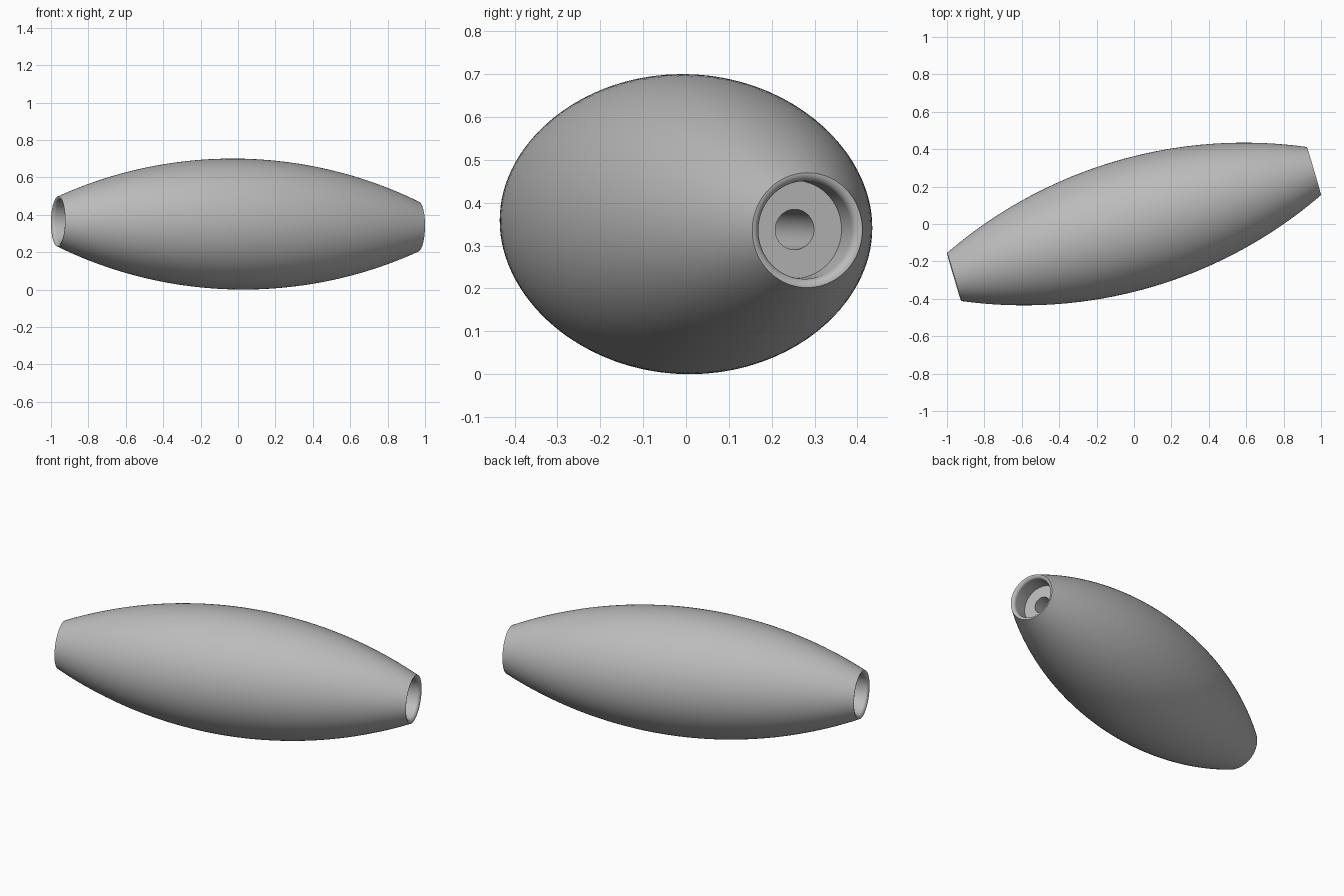
import bpy, bmesh
from math import sin, cos, pi, radians, sqrt
from mathutils import Matrix, Vector

cube = bpy.data.objects.get("Cube")
if cube:
    bpy.data.objects.remove(cube, do_unlink=True)

HALF = 1.003         # half length along the axis
R_MID, R_END = 0.35, 0.134
R_POCKET, R_BORE = 0.114, 0.047
LIP = R_END - R_POCKET
POCKET_DEPTH = 0.105
SEGMENTS = 96

mat = bpy.data.materials.new("plain grey")
mat.use_nodes = True
grey = (0.5, 0.5, 0.5, 1)
mat.diffuse_color = grey
mat.node_tree.nodes["Principled BSDF"].inputs["Base Color"].default_value = grey

# Outer barrel: a circular arc from end to end, as (radius, axial position)
sag = R_MID - R_END
arc_r = (HALF ** 2 + sag ** 2) / (2 * sag)
profile = []
for i in range(49):
    t = HALF * (i / 24 - 1)
    profile.append((R_MID - arc_r + sqrt(arc_r ** 2 - t * t), t))

# Rounded lip, pocket wall, pocket floor and bore at one end
end = []
for i in range(1, 9):
    a = i / 8 * pi / 2
    end.append((R_END - LIP * sin(a), HALF - LIP * (1 - cos(a))))
end[-1] = (R_POCKET, HALF - LIP)
end += [(R_POCKET, HALF - POCKET_DEPTH), (R_BORE, HALF - POCKET_DEPTH)]
lip = [(R_POCKET + LIP * (1 - sin(i / 8 * pi / 2)),
        HALF - LIP * (1 - cos(i / 8 * pi / 2))) for i in range(1, 9)]
end[:8] = lip
profile += end + [(r, -t) for r, t in reversed(end)]

# Lathe the closed profile around the long axis
bm = bmesh.new()
rings = []
for s in range(SEGMENTS):
    a = 2 * pi * s / SEGMENTS
    rings.append([bm.verts.new((t, r * cos(a), r * sin(a))) for r, t in profile])
count = len(profile)
for s in range(SEGMENTS):
    here, there = rings[s], rings[(s + 1) % SEGMENTS]
    for k in range(count):
        n = (k + 1) % count
        bm.faces.new((here[k], here[n], there[n], there[k]))
bmesh.ops.recalc_face_normals(bm, faces=bm.faces)

# Turn the axis in plan and tip it slightly, then rest it on the floor
axis = Vector((cos(radians(16.4)), sin(radians(16.4)), -0.014))
bm.transform(axis.to_track_quat('X', 'Z').to_matrix().to_4x4())
low = min(v.co.z for v in bm.verts)
bm.transform(Matrix.Translation((0, 0, -low)))

mesh = bpy.data.meshes.new("barrel_body")
bm.to_mesh(mesh)
bm.free()
mesh.materials.append(mat)
body = bpy.data.objects.new("barrel_body", mesh)
bpy.context.collection.objects.link(body)
bpy.ops.object.select_all(action='DESELECT')
body.select_set(True)
bpy.context.view_layer.objects.active = body
bpy.ops.object.shade_smooth_by_angle(angle=radians(30))
